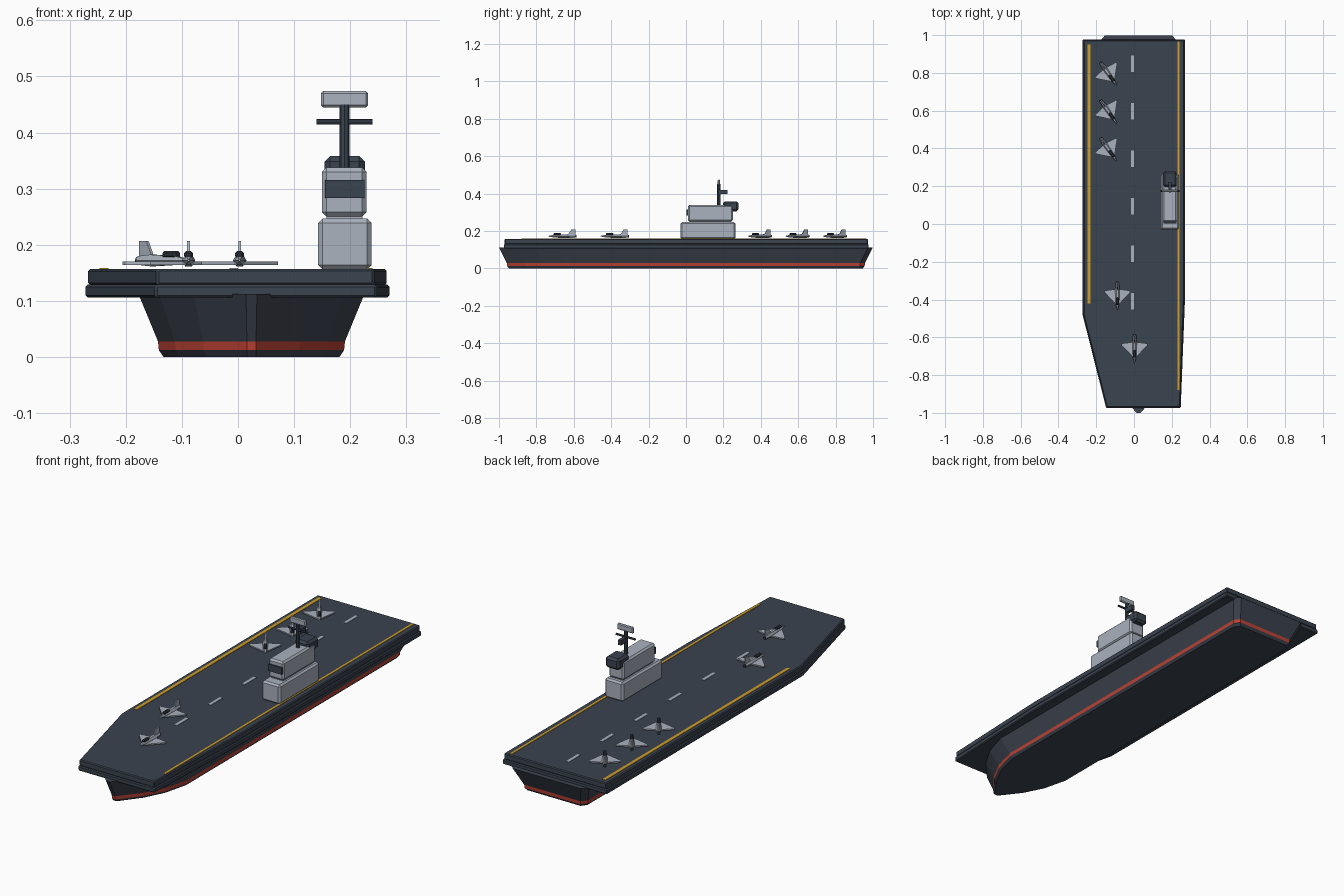
import bpy, bmesh, math
from mathutils import Matrix, Vector

if "Cube" in bpy.data.objects:
    bpy.data.objects.remove(bpy.data.objects["Cube"])


def material(name, rgb):
    m = bpy.data.materials.new(name)
    m.use_nodes = True
    lin = [((c / 255 + 0.055) / 1.055) ** 2.4 for c in rgb] + [1]
    m.diffuse_color = lin
    m.node_tree.nodes["Principled BSDF"].inputs["Base Color"].default_value = lin
    return m


HULL = material("hull grey", (62, 68, 80))
DECK = material("deck grey", (76, 84, 97))
SLATE = material("dark slate", (58, 67, 79))
LIGHT = material("light grey", (170, 178, 190))
RED = material("waterline red", (188, 66, 52))
YELLOW = material("line yellow", (208, 158, 42))
DARK = material("canopy dark", (46, 52, 61))


def finish(name, bm, mats, bevel=0.0):
    bmesh.ops.recalc_face_normals(bm, faces=bm.faces)
    mesh = bpy.data.meshes.new(name)
    bm.to_mesh(mesh)
    bm.free()
    for m in mats:
        mesh.materials.append(m)
    ob = bpy.data.objects.new(name, mesh)
    bpy.context.scene.collection.objects.link(ob)
    if bevel:
        mod = ob.modifiers.new("edge bevel", "BEVEL")
        mod.width = bevel
        mod.segments = 1
        mod.limit_method = "ANGLE"
    return ob


def box(name, x, y, z, mat, bevel=0.0):
    """Box from (min, max) ranges on each axis."""
    bm = bmesh.new()
    bmesh.ops.create_cube(bm, size=1)
    for v in bm.verts:
        v.co = Vector([(a + b) / 2 + c * (b - a) for (a, b), c in zip((x, y, z), v.co)])
    return finish(name, bm, [mat], bevel)


def loft(bm, rings):
    """Skin closed rings of equal length, cap both ends, return the side faces by layer."""
    loops = [[bm.verts.new(p) for p in r] for r in rings]
    layers = []
    n = len(loops[0])
    for a, b in zip(loops, loops[1:]):
        layers.append([bm.faces.new((a[i], a[(i + 1) % n], b[(i + 1) % n], b[i])) for i in range(n)])
    bm.faces.new(loops[0][::-1])
    bm.faces.new(loops[-1])
    return layers


def prism(name, outline, z0, z1, mats, bevel=0.0):
    bm = bmesh.new()
    loft(bm, [[(x, y, z) for x, y in outline] for z in (z0, z1)])
    bm.normal_update()
    if len(mats) > 1:
        for f in bm.faces:
            f.material_index = int(f.normal.z > 0.9)
    return finish(name, bm, mats, bevel)


def rod(name, start, end, radius, mat, sides=8):
    a, b = Vector(start), Vector(end)
    bm = bmesh.new()
    turn = (b - a).to_track_quat("Z", "Y").to_matrix().to_4x4()
    bmesh.ops.create_cone(bm, cap_ends=True, segments=sides, radius1=radius, radius2=radius,
                          depth=(b - a).length, matrix=Matrix.Translation((a + b) / 2) @ turn)
    return finish(name, bm, [mat])


# Hull: pointed bow, flared sides, red waterline band
half = [(0.008, -0.956), (0.085, -0.86), (0.135, -0.765), (0.165, -0.65),
        (0.165, 0.93), (0.145, 0.955)]
ring = half + [(-x, y) for x, y in reversed(half)]
levels = [(0, 0.95, 0.99), (0.012, 1, 1), (0.028, 1.01, 1.002), (0.112, 1.22, 1.046)]
bm = bmesh.new()
layers = loft(bm, [[(0.024 + x * sx, y * sy, z) for x, y in ring] for z, sx, sy in levels])
for f in layers[1]:
    f.material_index = 1
finish("hull", bm, [HULL, RED])

# Flight deck: a wider gallery slab below the deck slab
outline = [(-0.267, 0.973), (0.265, 0.973), (0.265, -0.4), (0.243, -0.97),
           (-0.145, -0.97), (-0.267, -0.48)]
prism("gallery_slab", [(x * 1.018, y * 1.004) for x, y in outline], 0.106, 0.129, [SLATE], 0.004)
prism("flight_deck", outline, 0.128, 0.157, [SLATE, DECK], 0.004)

# Deck markings
TOP = (0.156, 0.159)
box("left_deck_line", (-0.247, -0.231), (-0.42, 0.95), TOP, YELLOW)
box("right_deck_line", (0.229, 0.24), (-0.88, 0.965), TOP, YELLOW)
for i in range(6):
    y = 0.848 - 0.2515 * i
    box(f"centre_dash_{i + 1}", (-0.015, 0), (y - 0.043, y + 0.043), TOP, LIGHT)

# Island
box("island_base", (0.143, 0.238), (-0.03, 0.265), (0.156, 0.247), LIGHT, 0.008)
box("island_waist", (0.158, 0.222), (0.018, 0.242), (0.244, 0.256), LIGHT)
box("island_bridge", (0.15, 0.229), (0.01, 0.25), (0.25, 0.338), LIGHT, 0.008)
box("bridge_window", (0.155, 0.225), (0.003, 0.012), (0.283, 0.315), SLATE)
box("rear_cabin", (0.154, 0.226), (0.197, 0.28), (0.305, 0.358), SLATE, 0.01)

# Mast and radar
rod("mast", (0.19, 0.175, 0.33), (0.19, 0.175, 0.45), 0.009, SLATE)
rod("mast_yard", (0.14, 0.175, 0.419), (0.24, 0.175, 0.419), 0.005, SLATE)
box("mast_arm", (0.182, 0.198), (0.175, 0.222), (0.397, 0.42), SLATE)
box("radar_panel", (0.148, 0.232), (0.169, 0.182), (0.445, 0.474), LIGHT, 0.004)


def jet(tag, x, y, angle):
    """Parked delta-wing jet, nose towards -y before turning."""
    parts = []
    # Fuselage: hexagonal sections (y, half width, half height)
    bm = bmesh.new()
    loft(bm, [[(w * math.cos(k * math.pi / 3), py, 0.172 + h * math.sin(k * math.pi / 3))
               for k in range(6)]
              for py, w, h in [(-0.076, 0.002, 0.002), (-0.045, 0.009, 0.009),
                               (0.03, 0.012, 0.012), (0.07, 0.009, 0.009)]])
    parts.append(finish("fuselage_" + tag, bm, [LIGHT]))
    # Wings
    wing = [(0.008, -0.045), (0.068, 0.018), (0.068, 0.027), (0.008, 0.035)]
    parts.append(prism("wings_" + tag, wing + [(-a, b) for a, b in reversed(wing)],
                       0.164, 0.17, [LIGHT]))
    # Tail fin
    bm = bmesh.new()
    fin = [(0.028, 0.178), (0.068, 0.178), (0.068, 0.207), (0.046, 0.207)]
    loft(bm, [[(s, b, c) for b, c in fin] for s in (-0.0025, 0.0025)])
    parts.append(finish("tail_fin_" + tag, bm, [LIGHT]))
    # Canopy and nozzle
    parts.append(box("canopy_" + tag, (-0.008, 0.008), (-0.048, -0.008), (0.176, 0.189), DARK, 0.004))
    parts.append(rod("nozzle_" + tag, (0, 0.066, 0.172), (0, 0.075, 0.172), 0.007, DARK))
    for ob in parts:
        ob.location = (x, y, 0)
        ob.rotation_euler.z = math.radians(angle)


jet("bow", 0.003, -0.66, 0)
jet("mid", -0.088, -0.38, 0)
for i in range(3):
    jet(f"stern_{i + 1}", -0.135, 0.395 + 0.2 * i, 35)
